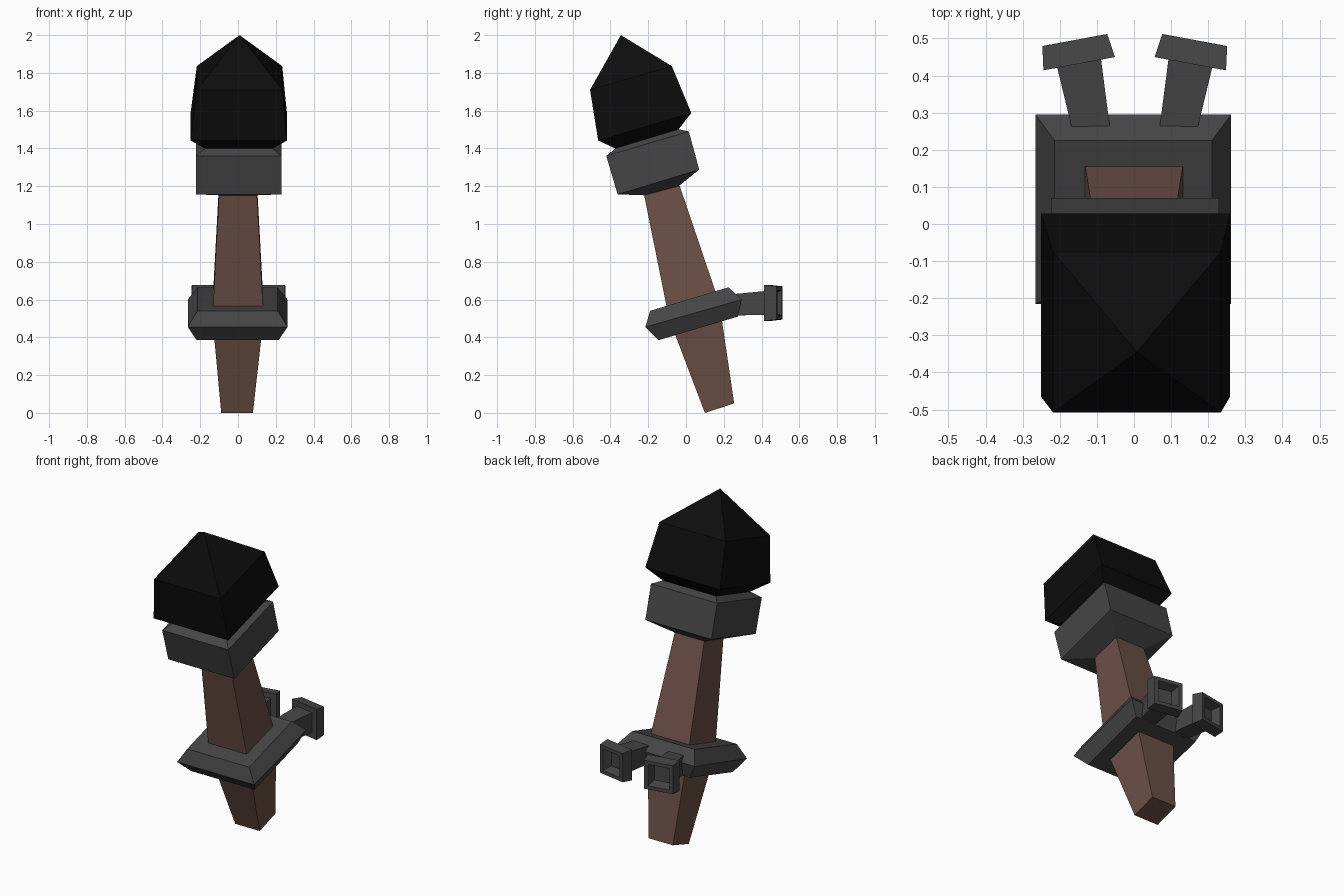
import bpy, bmesh
from math import radians, sin, cos
from mathutils import Vector, Matrix

if "Cube" in bpy.data.objects:
    bpy.data.objects.remove(bpy.data.objects["Cube"])


def material(name, r, g, b):
    m = bpy.data.materials.new(name)
    m.diffuse_color = (r, g, b, 1)
    m.use_nodes = True
    m.node_tree.nodes["Principled BSDF"].inputs["Base Color"].default_value = m.diffuse_color
    return m


wood = material("wood", 0.15, 0.08, 0.062)
iron = material("iron", 0.06, 0.06, 0.06)
pitch = material("pitch", 0.004, 0.004, 0.004)


def loft(name, rings, mat):
    """Skin four-cornered rings; a one-point ring makes a tip."""
    bm = bmesh.new()
    rows = [[bm.verts.new(p) for p in ring] for ring in rings]
    for a, b in zip(rows, rows[1:]):
        for i in range(4):
            j = (i + 1) % 4
            bm.faces.new((a[i], a[j], b[0]) if len(b) == 1 else (a[i], a[j], b[j], b[i]))
    for row in (rows[0], rows[-1]):
        if len(row) == 4:
            bm.faces.new(row)
    bmesh.ops.recalc_face_normals(bm, faces=bm.faces[:])
    mesh = bpy.data.meshes.new(name)
    bm.to_mesh(mesh)
    bm.free()
    mesh.materials.append(mat)
    obj = bpy.data.objects.new(name, mesh)
    bpy.context.collection.objects.link(obj)
    return obj


def leaning(y0, z0, y1, z1, hx, cx=0.0):
    """Tilted rectangle given by its front and back edge."""
    return [(cx - hx, y0, z0), (cx + hx, y0, z0), (cx + hx, y1, z1), (cx - hx, y1, z1)]


# Wooden handle, thickest at the bracket
loft("handle", [
    leaning(0.10, 0.0, 0.255, 0.05, 0.084, -0.005),
    leaning(-0.09, 0.50, 0.177, 0.58, 0.135),
    leaning(-0.225, 1.17, -0.04, 1.222, 0.1),
], wood)

# Iron bracket around the handle
loft("bracket", [
    leaning(-0.145, 0.385, 0.275, 0.51, 0.217, -0.002),
    leaning(-0.215, 0.455, 0.295, 0.60, 0.264, -0.002),
    leaning(-0.19, 0.54, 0.225, 0.665, 0.212, -0.002),
], iron)

# Iron collar under the head
loft("collar", [
    leaning(-0.22, 1.152, -0.04, 1.20, 0.1),
    leaning(-0.362, 1.157, 0.07, 1.288, 0.226, 0.003),
    leaning(-0.422, 1.36, 0.015, 1.49, 0.226, 0.003),
    leaning(-0.375, 1.40, -0.04, 1.502, 0.18, 0.004),
], iron)

# Dark pointed head
loft("torch_head", [
    leaning(-0.375, 1.40, -0.04, 1.50, 0.18, 0.004),
    leaning(-0.465, 1.442, 0.028, 1.588, 0.255, 0.004),
    leaning(-0.508, 1.71, -0.075, 1.836, 0.226, 0.008),
    [(0.008, -0.345, 2.0)],
], pitch)

# Two wall studs splaying backwards, with a recessed square end: distance, half width, half height
stud = [(0, 0.05, 0.056), (0.185, 0.06, 0.063), (0.185, 0.098, 0.095),
        (0.25, 0.089, 0.088), (0.25, 0.066, 0.066), (0.2, 0.048, 0.048)]
for side, label in ((-1, "left"), (1, "right")):
    spin = Matrix.Rotation(radians(-10.5 * side), 4, 'Z')
    place = Matrix.Translation((0.116 * side + 0.002, 0.25, 0.572)) @ spin
    rings = []
    for d, hx, hz in stud:
        rise = min(d, 0.185) / 0.185 * 0.01
        rings.append([place @ Vector((sx * hx, d, rise + sz * hz))
                      for sx, sz in ((-1, -1), (1, -1), (1, 1), (-1, 1))])
    loft("wall_stud_" + label, rings, iron)
